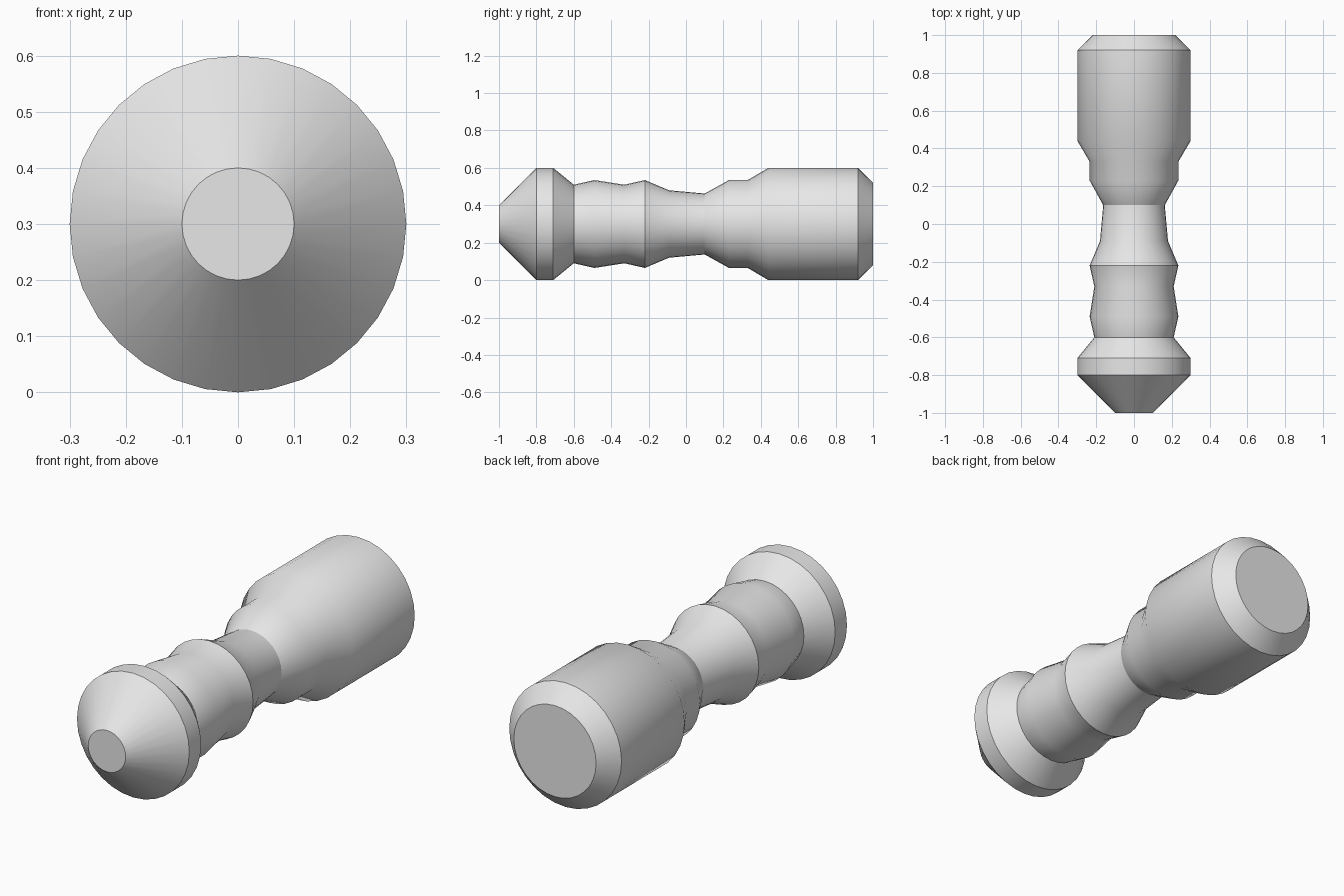
import bpy
import bmesh
import math

SIDES = 32
AXIS_HEIGHT = 0.3

# Lathe profile from front tip to rear end: (y, radius)
PROFILE = [
    (-1.0, 0.10), (-0.80, 0.30), (-0.71, 0.30),      # conical head
    (-0.60, 0.21), (-0.49, 0.235), (-0.33, 0.21),    # ribbed neck
    (-0.22, 0.235), (-0.09, 0.18), (0.10, 0.163),    # narrow waist
    (0.23, 0.235), (0.33, 0.235),                    # stepped collar
    (0.44, 0.30), (0.92, 0.30), (1.0, 0.22),         # wide chamfered base
]

default_cube = bpy.data.objects.get("Cube")
if default_cube:
    bpy.data.objects.remove(default_cube, do_unlink=True)


def make_material(name, color):
    mat = bpy.data.materials.new(name)
    mat.use_nodes = True
    mat.diffuse_color = color
    mat.node_tree.nodes["Principled BSDF"].inputs["Base Color"].default_value = color
    return mat


def lathe_along_y(name, profile, mat):
    bm = bmesh.new()
    rings = []
    for y, radius in profile:
        angles = [math.tau * i / SIDES for i in range(SIDES)]
        rings.append([
            bm.verts.new((radius * math.cos(a), y, AXIS_HEIGHT + radius * math.sin(a)))
            for a in angles
        ])
    # Side walls between neighbouring rings
    for near, far in zip(rings, rings[1:]):
        for i in range(SIDES):
            j = (i + 1) % SIDES
            bm.faces.new((near[i], near[j], far[j], far[i]))
    # Flat end caps
    bm.faces.new(rings[0])
    bm.faces.new(rings[-1])
    bmesh.ops.recalc_face_normals(bm, faces=bm.faces)

    mesh = bpy.data.meshes.new(name)
    bm.to_mesh(mesh)
    bm.free()
    mesh.materials.append(mat)
    obj = bpy.data.objects.new(name, mesh)
    bpy.context.scene.collection.objects.link(obj)
    return obj


grey = make_material("light_grey", (0.8, 0.8, 0.8, 1.0))
body = lathe_along_y("turned_body", PROFILE, grey)

# Smooth the gentle bends, keep the strong ridges crisp
bpy.ops.object.select_all(action="DESELECT")
body.select_set(True)
bpy.context.view_layer.objects.active = body
bpy.ops.object.shade_smooth_by_angle(angle=math.radians(33))
